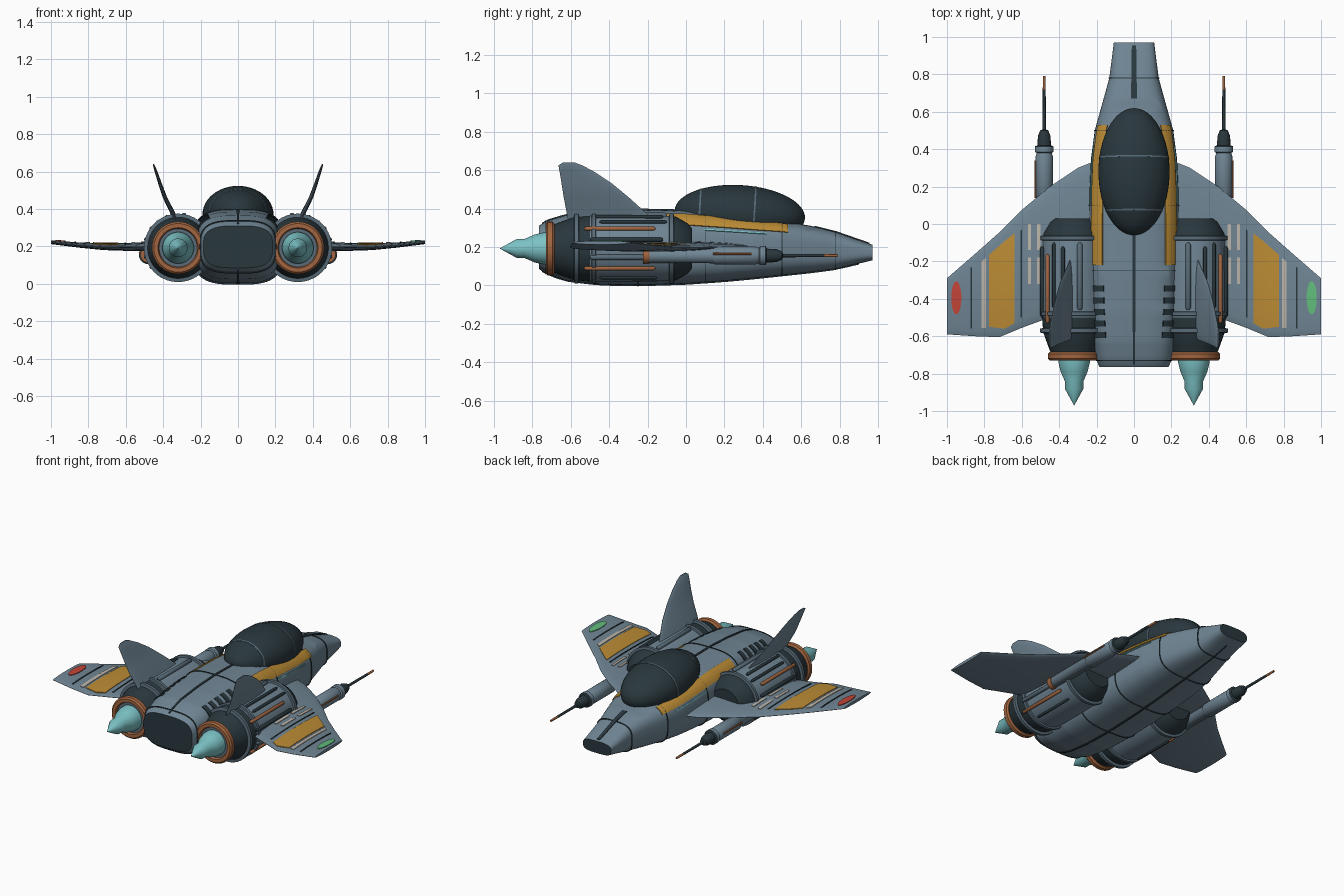
import bpy, bmesh, math
from mathutils import Vector, Matrix

old = bpy.data.objects.get("Cube")
if old:
    bpy.data.objects.remove(old, do_unlink=True)


def material(name, *rgb):
    m = bpy.data.materials.new(name)
    m.use_nodes = True
    m.diffuse_color = (*rgb, 1)
    m.node_tree.nodes["Principled BSDF"].inputs["Base Color"].default_value = (*rgb, 1)
    return m


BLUE = material("blue grey hull", .16, .235, .295)
STEEL = material("steel blue fittings", .10, .15, .19)
DARK = material("dark slate", .022, .038, .046)
GOLD = material("ochre stripe", .50, .26, .035)
COPPER = material("copper", .36, .13, .05)
CYAN = material("cyan glow", .20, .54, .56)
PALE = material("pale marking", .50, .46, .40)
RED = material("red lamp", .55, .06, .04)
GREEN = material("green lamp", .12, .50, .20)


def interp(table, t):
    """Linear lookup in rows sorted by their first value."""
    for a, b in zip(table, table[1:]):
        if t <= b[0]:
            k = max(0, (t - a[0]) / (b[0] - a[0]))
            return [p + (q - p) * k for p, q in zip(a[1:], b[1:])]
    return list(table[-1][1:])


def loft(name, rings, mats, rule=None, angle=35):
    """Skin closed rings of points and cap both ends."""
    bm = bmesh.new()
    rows = [[bm.verts.new(p) for p in r] for r in rings]
    n = len(rows[0])
    for a, b in zip(rows, rows[1:]):
        for i in range(n):
            j = (i + 1) % n
            bm.faces.new((a[i], a[j], b[j], b[i]))
    bm.faces.new(rows[0])
    bm.faces.new(rows[-1])
    bmesh.ops.recalc_face_normals(bm, faces=bm.faces)
    if rule:
        for f in bm.faces:
            f.material_index = rule(f)
    me = bpy.data.meshes.new(name)
    bm.to_mesh(me)
    bm.free()
    ob = bpy.data.objects.new(name, me)
    bpy.context.collection.objects.link(ob)
    for m in mats if isinstance(mats, list) else [mats]:
        me.materials.append(m)
    bpy.ops.object.select_all(action='DESELECT')
    ob.select_set(True)
    bpy.context.view_layer.objects.active = ob
    bpy.ops.object.shade_smooth_by_angle(angle=math.radians(angle))
    return ob


def lathe(name, x, z, profile, mats, rule=None, n=40):
    """Revolve (y, radius) pairs about an axis along y."""
    ring = lambda y, r: [(x + r * math.cos(2 * math.pi * i / n), y,
                          z + r * math.sin(2 * math.pi * i / n)) for i in range(n)]
    return loft(name, [ring(y, max(r, .0005)) for y, r in profile], mats, rule)


def decal(name, mat, fn, nu=4, nv=8):
    """Thin plate hugging a surface fn(u, v, offset)."""
    rings = []
    for j in range(nv + 1):
        us = [i / nu for i in range(nu + 1)]
        rings.append([fn(u, j / nv, .005) for u in us] +
                     [fn(u, j / nv, -.003) for u in reversed(us)])
    return loft(name, rings, mat)


# Fuselage: y, half width, bottom, top
HULL = [(-.765, .185, .085, .31), (-.73, .2, .06, .335), (-.63, .22, .025, .365),
        (-.45, .235, .004, .385), (-.25, .24, 0, .395), (0, .24, .008, .39),
        (.2, .237, .022, .37), (.35, .23, .036, .352), (.5, .21, .052, .335),
        (.65, .168, .068, .31), (.78, .132, .085, .278), (.97, .108, .13, .212)]


def hull(a, y, off=0):
    w, lo, hi = interp(HULL, y)
    c, s = math.cos(a), math.sin(a)
    bend = lambda t, size: math.copysign(abs(t) ** (2 / 3.2), t) * (size + off)
    return (bend(c, w), y, (lo + hi) / 2 + bend(s, (hi - lo) / 2))


def hull_patch(name, mat, a0, a1, y0, y1, nu=6, nv=24):
    a0, a1 = math.radians(a0), math.radians(a1)
    decal(name, mat, lambda u, v, o: hull(a0 + (a1 - a0) * u, y0 + (y1 - y0) * v, o), nu, nv)


ys = sorted({r[0] for r in HULL} | {-.7 + .05 * i for i in range(33)})
loft("fuselage", [[hull(2 * math.pi * i / 64, y) for i in range(64)] for y in ys],
     [BLUE, DARK], lambda f: int(len(f.verts) > 4))
for i, y in enumerate((-.73, -.25, .1, .5, .78)):
    hull_patch(f"hull_seam_{i}", DARK, 0, 360, y - .002, y + .002, 64, 1)
hull_patch("spine_seam", DARK, 89.8, 90.2, -.75, .0, 1)
hull_patch("belly_seam", DARK, 269.8, 270.2, -.75, .9, 1)
hull_patch("nose_slot", DARK, 88.5, 91.5, .67, .955, 2)

# Canopy and its hoops
tilt = Matrix.Translation((0, .28, .37)) @ Matrix.Rotation(math.radians(-3.5), 4, 'X')


def bubble(t, grow=1):
    r = math.sqrt(max(0, 1 - t * t)) * grow + .001
    return [tilt @ Vector((.19 * r * math.cos(k * math.pi / 24), .34 * t,
                           .152 * r * math.sin(k * math.pi / 24))) for k in range(48)]


loft("canopy", [bubble(math.sin(math.pi * (i / 32 - .5))) for i in range(33)], DARK)
for t in (-.63, .21):
    loft("canopy_hoop", [bubble(t, 1.015), bubble(t + .025, 1.015)], STEEL)

# Wing: x, leading edge, trailing edge, height, half thickness
WING = [(.15, .36, -.45, .2, .03), (.3, .30, -.47, .2, .028), (.45, .2, -.5, .2, .024),
        (.6, .075, -.555, .197, .02), (.72, -.045, -.605, .198, .017),
        (.85, -.16, -.6, .207, .013), (1, -.29, -.59, .222, .009)]
swell = lambda k: max(0, 4 * k * (1 - k)) ** .6


def wing_top(s, x, y, off):
    le, te, z, t = interp(WING, x)
    return (s * x, y, z + t * swell(min(1, max(0, (le - y) / (le - te)))) + off)


def section(le, te, t, n=12):
    """Lens outline as (y, thickness offset) pairs."""
    ks = [(1 - math.cos(math.pi * i / n)) / 2 for i in range(n + 1)]
    top = [(le + (te - le) * k, t * swell(k) + .001) for k in ks]
    return top + [(y, -d) for y, d in reversed(top)]


def wing_patch(name, mat, s, x0, x1, front, back):
    """Plate with front and back edges given at x0 and x1."""
    def fn(u, v, o):
        f, b = (e[0] + (e[1] - e[0]) * u for e in (front, back))
        return wing_top(s, x0 + (x1 - x0) * u, f + (b - f) * v, o)
    decal(name, mat, fn)


# Fin: height, x, leading edge, trailing edge, half thickness
FIN = [(.32, .33, -.16, -.61, .014), (.37, .345, -.2, -.62, .013), (.46, .39, -.3, -.637, .011),
       (.53, .415, -.385, -.648, .009), (.59, .435, -.475, -.658, .007),
       (.625, .447, -.54, -.664, .005), (.64, .452, -.58, -.64, .002)]

ENGINE = [(.03, .105), (.01, .13), (-.05, .165), (-.08, .17), (-.3, .172), (-.5, .172),
          (-.58, .165), (-.65, .14), (-.69, .125), (-.71, .12), (-.71, .1), (-.64, .095)]
EX, EZ = .32, .192

for s, side in ((1, "left"), (-1, "right")):
    # Wings and their markings
    loft(f"{side}_wing", [[(s * x, y, z + d) for y, d in section(le, te, t)]
                          for x, le, te, z, t in WING], BLUE)
    wing_patch(f"{side}_wing_band_inner", GOLD, s, .64, .69, (-.05, -.09), (-.53, -.56))
    wing_patch(f"{side}_wing_band_outer", GOLD, s, .69, .775, (-.09, -.165), (-.56, -.55))
    wing_patch(f"{side}_wing_pale_stripe", PALE, s, .79, .815, (-.18, -.2), (-.555, -.555))
    wing_patch(f"{side}_wing_dark_stripe", DARK, s, .867, .875, (-.23, -.235), (-.56, -.56))
    wing_patch(f"{side}_wing_root_line", DARK, s, .6, .608, (-.03, -.035), (-.5, -.5))
    for x in (.5, .55):
        for y in (.0, -.18):
            wing_patch(f"{side}_wing_dash", PALE, s, x, x + .018, (y, y), (y - .14, y - .14))
    decal(f"{side}_wing_lamp", GREEN if s > 0 else RED, lambda u, v, o: wing_top(
        s, .95 + .027 * (2 * u - 1) * math.sin(math.pi * v) + 0,
        -.395 + .088 * math.cos(math.pi * v), o * 1.1), 6, 20)

    # Tail fins
    loft(f"{side}_tail_fin", [[(s * (x + d), y, z) for y, d in section(le, te, t)]
                              for z, x, le, te, t in FIN], BLUE)

    # Engine pods, clamps and exhausts
    x = s * EX
    lathe(f"{side}_engine", x, EZ, ENGINE, [BLUE, DARK],
          lambda f: int(not -.5 < f.calc_center_median().y < -.08))
    for y in (-.075, -.48, -.57):
        lathe(f"{side}_engine_clamp", x, EZ, [(y + .014, .165), (y + .01, .183),
                                             (y - .01, .183), (y - .014, .165)], STEEL)
    lathe(f"{side}_nozzle_ring", x, EZ, [(-.685, .1), (-.685, .13), (-.695, .14), (-.72, .14),
                                        (-.73, .13), (-.73, .108), (-.71, .1)], COPPER)
    lathe(f"{side}_nozzle_liner", x, EZ, [(-.69, .1), (-.715, .112), (-.715, .09)], STEEL)
    lathe(f"{side}_exhaust_cone", x, EZ, [(-.66, .085), (-.74, .084), (-.79, .072),
                                         (-.84, .05), (-.88, .05), (-.97, 0)], CYAN)

    # Pipes and slots laid along the pods
    for deg, mat, r, y0, y1 in ((36, COPPER, .011, -.53, -.16), (-36, COPPER, .011, -.53, -.16),
                                (52, DARK, .009, -.45, -.1), (70, DARK, .01, -.47, -.12),
                                (100, STEEL, .014, -.46, -.1), (15, DARK, .012, -.5, -.12),
                                (-15, STEEL, .014, -.5, -.1), (-60, DARK, .008, -.45, -.15)):
        a = math.radians(deg)
        lathe(f"{side}_pod_pipe", s * (EX + .176 * math.cos(a)), EZ + .176 * math.sin(a),
              [(y0, r * .5), (y0 + .01, r), (y1 - .01, r), (y1, r * .5)], mat, n=12)

    # Cannons under the wings
    lathe(f"{side}_cannon", s * .48, .155, [(-.22, .025), (-.2, .038), (.14, .04), (.15, .047), (.36, .047),
          (.38, .04), (.385, .05), (.415, .05), (.42, .036), (.47, .034), (.5, .022), (.505, .01)],
          [BLUE, DARK], lambda f: int(f.calc_center_median().y > .416), 24)
    lathe(f"{side}_cannon_rear_band", s * .48, .155, [(-.225, .03), (-.225, .042), (-.19, .042),
                                                     (-.19, .03)], COPPER, n=24)
    lathe(f"{side}_cannon_barrel", s * .48, .155, [(.49, .009), (.72, .008), (.79, .007)],
          [DARK, COPPER], lambda f: int(f.calc_center_median().y > .74), 12)
    lathe(f"{side}_cannon_feed", s * .525, .165, [(.14, .006), (.34, .006)], COPPER, n=10)

    # Hull stripes, vents and side lights
    face = lambda a: a if s > 0 else 180 - a
    hull_patch(f"{side}_hull_stripe", GOLD, face(26), face(56), -.22, .53)
    hull_patch(f"{side}_side_light", CYAN, face(18), face(20.5), .1, .42, 2)
    for i in range(5):
        y = -.33 - .062 * i
        hull_patch(f"{side}_vent", DARK, face(24), face(58), y - .032, y, 6, 2)
